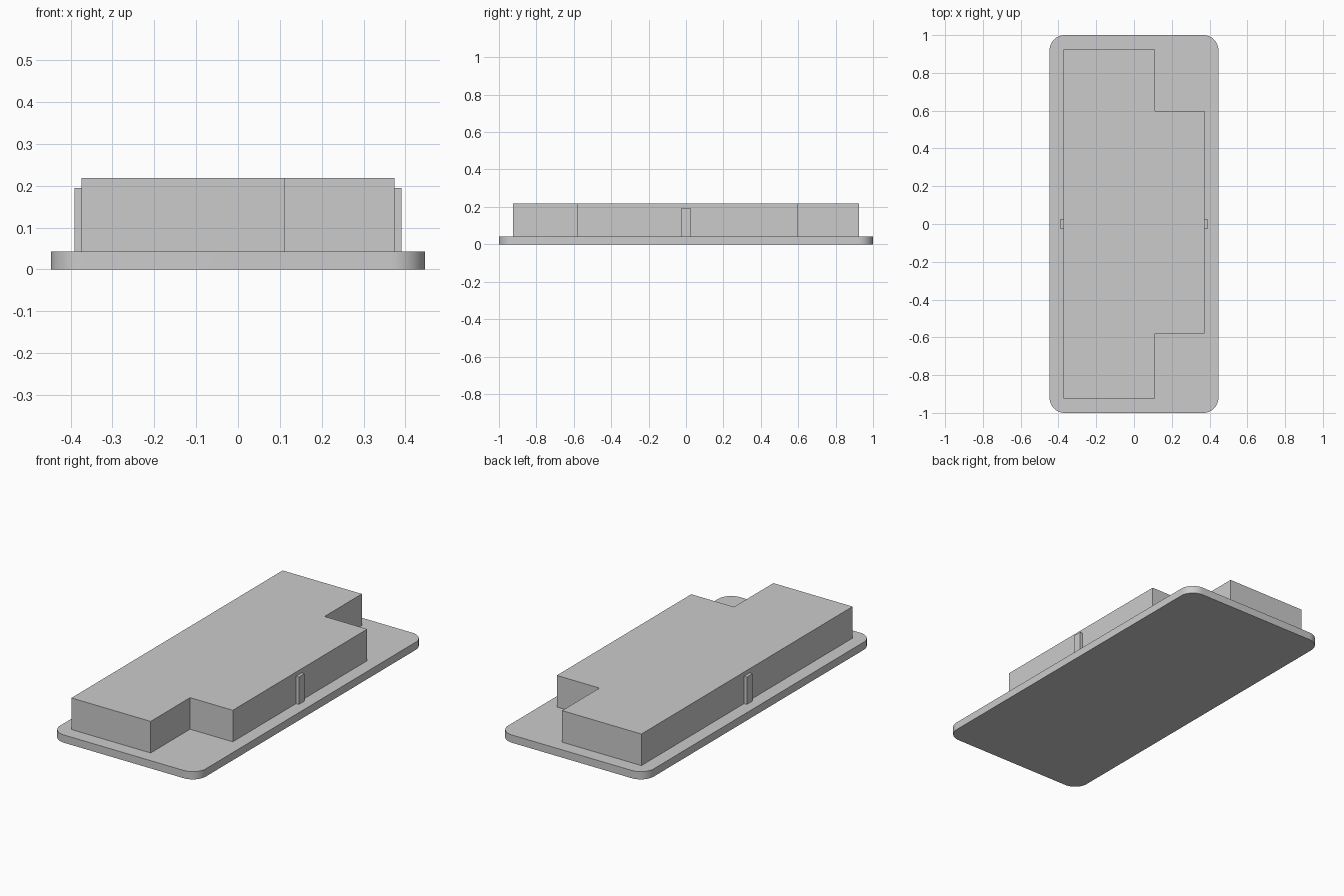
import bpy, bmesh, math

if "Cube" in bpy.data.objects:
    bpy.data.objects.remove(bpy.data.objects["Cube"])

grey = bpy.data.materials.new("plain grey")
grey.diffuse_color = (0.6, 0.6, 0.6, 1)
grey.use_nodes = True
grey.node_tree.nodes["Principled BSDF"].inputs["Base Color"].default_value = grey.diffuse_color


def prism(name, outline, z0, z1):
    """Extrude a counter-clockwise outline from z0 up to z1."""
    bm = bmesh.new()
    face = bm.faces.new([bm.verts.new((x, y, z0)) for x, y in outline])
    top = bmesh.ops.extrude_face_region(bm, geom=[face])["geom"]
    for v in top:
        if isinstance(v, bmesh.types.BMVert):
            v.co.z = z1
    bmesh.ops.recalc_face_normals(bm, faces=bm.faces)
    mesh = bpy.data.meshes.new(name)
    bm.to_mesh(mesh)
    bm.free()
    mesh.materials.append(grey)
    obj = bpy.data.objects.new(name, mesh)
    bpy.context.collection.objects.link(obj)
    return obj


def rounded_rect(hx, hy, r, steps=12):
    pts = []
    for i, (sx, sy) in enumerate([(1, 1), (-1, 1), (-1, -1), (1, -1)]):
        for k in range(steps + 1):
            a = math.pi / 2 * (i + k / steps)
            pts.append((sx * (hx - r) + r * math.cos(a), sy * (hy - r) + r * math.sin(a)))
    return pts


BASE_TOP = 0.043

# rounded base plate
plate = prism("base_plate", rounded_rect(0.447, 1.0, 0.08), 0, BASE_TOP)
bpy.context.view_layer.objects.active = plate
plate.select_set(True)
bpy.ops.object.shade_smooth_by_angle(angle=math.radians(30))

# raised block with two notched corners on the right
prism("raised_block", [(-0.374, -0.925), (0.112, -0.925), (0.112, -0.58), (0.374, -0.58),
                       (0.374, 0.598), (0.112, 0.598), (0.112, 0.925), (-0.374, 0.925)],
      BASE_TOP, 0.218)

# small clip rib on each side
for side, x0, x1 in (("left", -0.391, -0.374), ("right", 0.374, 0.391)):
    prism(side + "_rib", [(x0, -0.025), (x1, -0.025), (x1, 0.025), (x0, 0.025)], BASE_TOP, 0.195)
